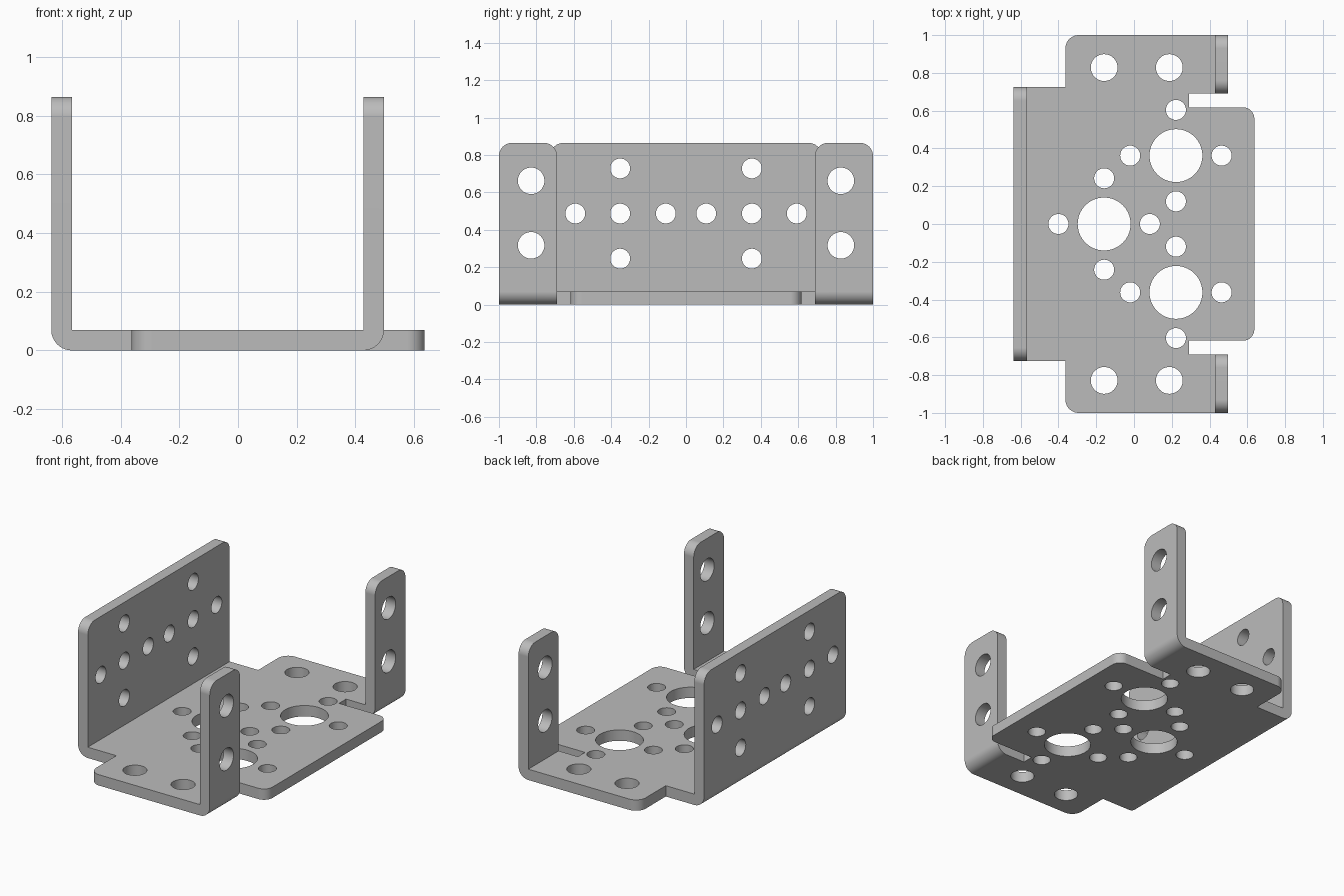
import bpy, bmesh, math
from mathutils import Vector

if "Cube" in bpy.data.objects:
    bpy.data.objects.remove(bpy.data.objects["Cube"])

T = 0.07                  # sheet thickness, also the outer bend radius
B = T * math.pi / 2       # flat length of a bend
XL, XR = -0.567, 0.428    # bend lines, left wall and right tabs
TOP = 0.865
SEG = 14


def left(z):              # flat x of a height on the left wall
    return XL - B - (z - T)


def right(z):             # flat x of a height on the right tabs
    return XR + B + (z - T)


def rounded(corners):
    """Outline points with each (x, y, radius) corner rounded."""
    out = []
    n = len(corners)
    for i, (x, y, r) in enumerate(corners):
        p = Vector((x, y))
        if r == 0:
            out.append(p)
            continue
        a = (Vector(corners[i - 1][:2]) - p).normalized()
        b = (Vector(corners[(i + 1) % n][:2]) - p).normalized()
        c = p + (a + b) * r
        for k in range(11):
            t = k / 10 * math.pi / 2
            out.append(c - b * r * math.cos(t) - a * r * math.sin(t))
    return out


def circle(x, y, r, n=48):
    return [Vector((x + r * math.cos(i * math.tau / n),
                    y + r * math.sin(i * math.tau / n))) for i in range(n)]


# Flat pattern outline, mirrored about y = 0
half = [(left(TOP), 0.725, 0.07), (-0.363, 0.725, 0), (-0.363, 1, 0.07),
        (right(TOP), 1, 0.07), (right(TOP), 0.69, 0.07), (0.29, 0.69, 0),
        (0.29, 0.618, 0), (0.637, 0.618, 0.06)]
loops = [rounded(half + [(x, -y, r) for x, y, r in reversed(half)])]

# Base: three big holes, each with a ring of four small ones
for cx, cy in ((-0.158, 0), (0.222, 0.362), (0.222, -0.362)):
    loops.append(circle(cx, cy, 0.14, 72))
    for dx, dy in ((1, 0), (-1, 0), (0, 1), (0, -1)):
        loops.append(circle(cx + dx * 0.242, cy + dy * 0.242, 0.053))

for s in (-1, 1):
    # Base mounting holes and tab holes
    for x in (-0.158, 0.187):
        loops.append(circle(x, s * 0.828, 0.071))
    for z in (0.317, 0.662):
        loops.append(circle(right(z), s * 0.828, 0.071))
    # Left wall holes
    for y, z in ((0.108, 0.487), (0.352, 0.487), (0.592, 0.487),
                 (0.352, 0.728), (0.352, 0.246)):
        loops.append(circle(left(z), s * y, 0.053))

# Fill the pattern and thicken it
bm = bmesh.new()
for loop in loops:
    vs = [bm.verts.new((p.x, p.y, 0)) for p in loop]
    for i, v in enumerate(vs):
        bm.edges.new((vs[i - 1], v))
bmesh.ops.triangle_fill(bm, use_beauty=True, use_dissolve=False,
                        edges=bm.edges[:], normal=(0, 0, 1))
ext = bmesh.ops.extrude_face_region(bm, geom=bm.faces[:],
                                    use_keep_orig=True)
for v in ext["geom"]:
    if isinstance(v, bmesh.types.BMVert):
        v.co.z = T

# Cut the bend strips
for line, d in ((XL, -1), (XR, 1)):
    for k in range(SEG + 1):
        bmesh.ops.bisect_plane(
            bm, geom=bm.verts[:] + bm.edges[:] + bm.faces[:], dist=1e-6,
            plane_co=(line + d * B * k / SEG, 0, 0), plane_no=(1, 0, 0))

# Fold the left wall and the two right tabs up
for v in bm.verts:
    x, y, z = v.co
    for line, d in ((XL, -1), (XR, 1)):
        u = (x - line) * d
        if u <= 0 or (d == 1 and abs(y) < 0.65):
            continue
        depth = T - z
        a = min(u / B, 1) * math.pi / 2
        v.co.x = line + d * depth * math.sin(a)
        v.co.z = T - depth * math.cos(a) + max(u - B, 0)
bmesh.ops.remove_doubles(bm, verts=bm.verts[:], dist=1e-5)
bmesh.ops.recalc_face_normals(bm, faces=bm.faces[:])

mesh = bpy.data.meshes.new("folded_bracket")
bm.to_mesh(mesh)
bm.free()
obj = bpy.data.objects.new("folded_bracket", mesh)
bpy.context.collection.objects.link(obj)

mat = bpy.data.materials.new("plain grey metal")
mat.diffuse_color = (0.5, 0.5, 0.5, 1)
mat.use_nodes = True
mat.node_tree.nodes["Principled BSDF"].inputs["Base Color"].default_value = mat.diffuse_color
mesh.materials.append(mat)

# Smooth bends and holes, crisp sheet edges
bpy.context.view_layer.objects.active = obj
obj.select_set(True)
bpy.ops.object.shade_smooth_by_angle(angle=math.radians(30))
mod = obj.modifiers.new("flat_sheet_normals", "WEIGHTED_NORMAL")
mod.keep_sharp = True
